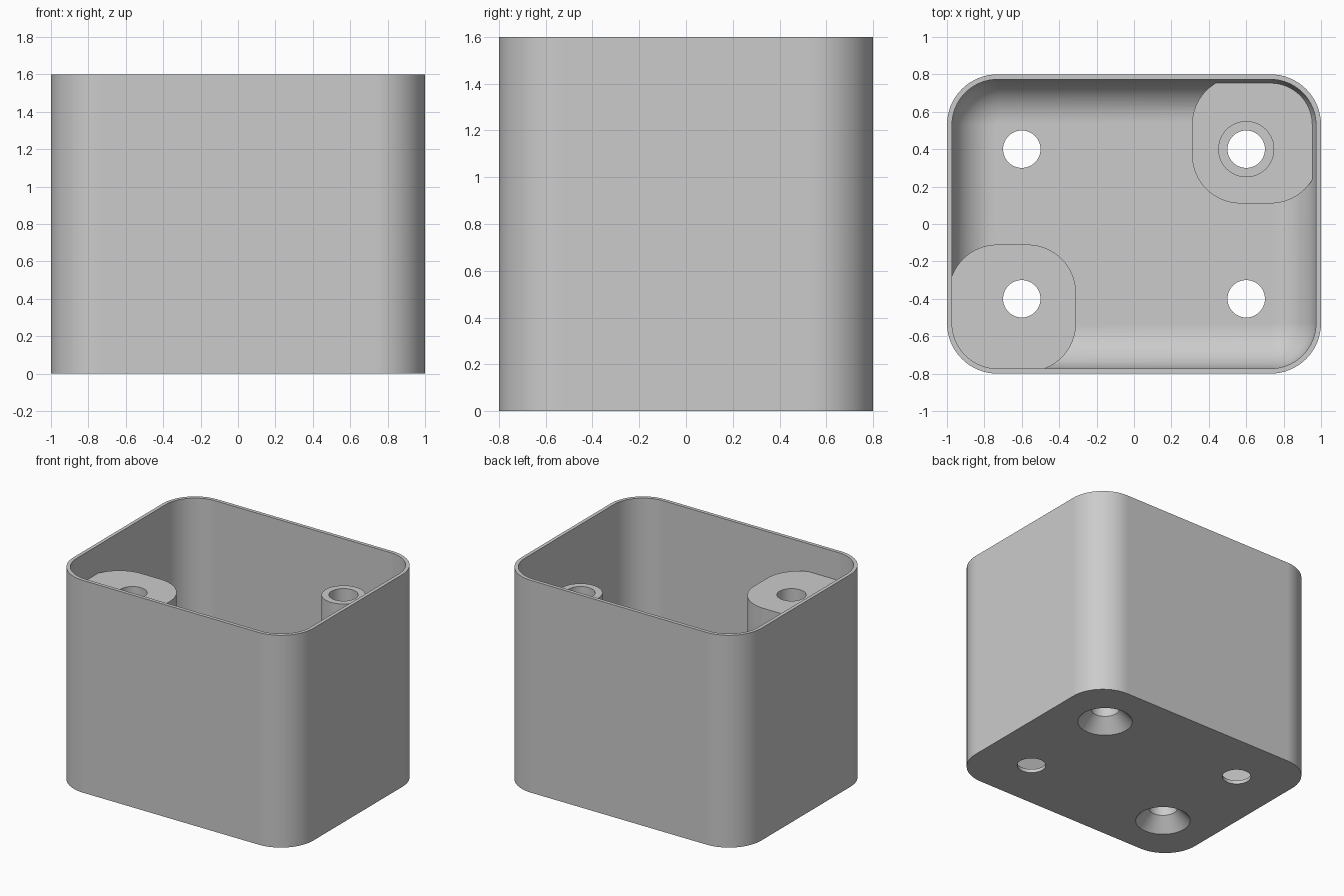
import bpy
import bmesh
from math import sin, cos, pi

cube = bpy.data.objects.get("Cube")
if cube:
    bpy.data.objects.remove(cube, do_unlink=True)

HX, HY, HEIGHT = 1.0, 0.8, 1.6      # outer half sizes and height
CORNER = 0.27                       # outer corner radius
WALL = 0.027                        # wall and floor thickness
FILLET = CORNER - WALL - 0.008      # inner floor fillet
BOSS_TOP, PAD_TOP = 1.39, 0.168
HOLE_X, HOLE_Y, HOLE_R = 0.6, 0.4, 0.1
ARC = 16

grey = bpy.data.materials.new("light_grey")
grey.use_nodes = True
grey.diffuse_color = (0.6, 0.6, 0.6, 1)
grey.node_tree.nodes["Principled BSDF"].inputs["Base Color"].default_value = (0.6, 0.6, 0.6, 1)


def rounded_ring(x0, x1, y0, y1, r, z):
    """Points of a rounded rectangle, counter-clockwise."""
    centres = [(x1 - r, y1 - r), (x0 + r, y1 - r), (x0 + r, y0 + r), (x1 - r, y0 + r)]
    pts = []
    for q, (cx, cy) in enumerate(centres):
        for i in range(ARC + 1):
            a = (q + i / ARC) * pi / 2
            pts.append((cx + r * cos(a), cy + r * sin(a), z))
    return pts


def circle_ring(x, y, r, z, n=48):
    return [(x + r * cos(2 * pi * i / n), y + r * sin(2 * pi * i / n), z) for i in range(n)]


def loft(name, rings):
    """Closed solid through a list of equal rings, capped at both ends."""
    bm = bmesh.new()
    loops = [[bm.verts.new(p) for p in ring] for ring in rings]
    n = len(loops[0])
    for a, b in zip(loops, loops[1:]):
        for i in range(n):
            j = (i + 1) % n
            bm.faces.new((a[i], a[j], b[j], b[i]))
    bm.faces.new(loops[0][::-1])
    bm.faces.new(loops[-1])
    bmesh.ops.recalc_face_normals(bm, faces=bm.faces)
    mesh = bpy.data.meshes.new(name)
    bm.to_mesh(mesh)
    bm.free()
    mesh.materials.append(grey)
    ob = bpy.data.objects.new(name, mesh)
    bpy.context.collection.objects.link(ob)
    return ob


def inset_ring(d, z):
    return rounded_ring(-HX + d, HX - d, -HY + d, HY - d, CORNER - d, z)


# Open box: outer wall, rim, inner wall, then the filleted floor
rings = [inset_ring(0, 0), inset_ring(0, HEIGHT), inset_ring(WALL, HEIGHT)]
for i in range(ARC + 1):
    a = i / ARC * pi / 2
    rings.append(inset_ring(WALL + FILLET * (1 - cos(a)), WALL + FILLET * (1 - sin(a))))
box = loft("open_box", rings)


# Corner blocks reach into the wall so that they merge with it
def corner_block(name, side, top):
    e = 0.01
    xs = sorted((side * 0.31, side * (HX - e)))
    ys = sorted((side * 0.11, side * (HY - e)))
    return loft(name, [rounded_ring(*xs, *ys, CORNER - e, z) for z in (e, top)])


tall_boss = corner_block("tall_boss", -1, BOSS_TOP)
low_pad = corner_block("low_pad", 1, PAD_TOP)
tube = loft("screw_tube", [circle_ring(HOLE_X, HOLE_Y, 0.15, z) for z in (0.12, BOSS_TOP)])

# Cutters: plain floor holes, and countersunk holes through the two posts
cutters = []
for sx in (-1, 1):
    for sy in (-1, 1):
        x, y = sx * HOLE_X, sy * HOLE_Y
        if sx == sy:
            profile = [(0.2, -0.01), (0.1, 0.1), (HOLE_R, HEIGHT)]
        else:
            profile = [(HOLE_R, -0.1), (HOLE_R, 0.3)]
        cutters.append(loft("hole_cutter", [circle_ring(x, y, r, z) for r, z in profile]))

# Merge the posts, cut the holes and keep one clean mesh
helpers = [(o, "UNION") for o in (tall_boss, low_pad, tube)]
helpers += [(o, "DIFFERENCE") for o in cutters]
for ob, operation in helpers:
    ob.hide_render = True
    mod = box.modifiers.new(operation.lower(), "BOOLEAN")
    mod.operation = operation
    mod.solver = "EXACT"
    mod.object = ob

bpy.context.view_layer.update()
depsgraph = bpy.context.evaluated_depsgraph_get()
final = bpy.data.meshes.new_from_object(box.evaluated_get(depsgraph))
box.modifiers.clear()
box.data = final
for ob, _ in helpers:
    bpy.data.objects.remove(ob, do_unlink=True)
final.materials.clear()
final.materials.append(grey)
for poly in final.polygons:
    poly.material_index = 0

# Smooth shading with crisp rims and flat faces kept flat
for ob in bpy.context.selected_objects:
    ob.select_set(False)
box.select_set(True)
bpy.context.view_layer.objects.active = box
bpy.ops.object.shade_smooth_by_angle(angle=pi / 6)
weighted = box.modifiers.new("weighted_normals", "WEIGHTED_NORMAL")
weighted.keep_sharp = True
